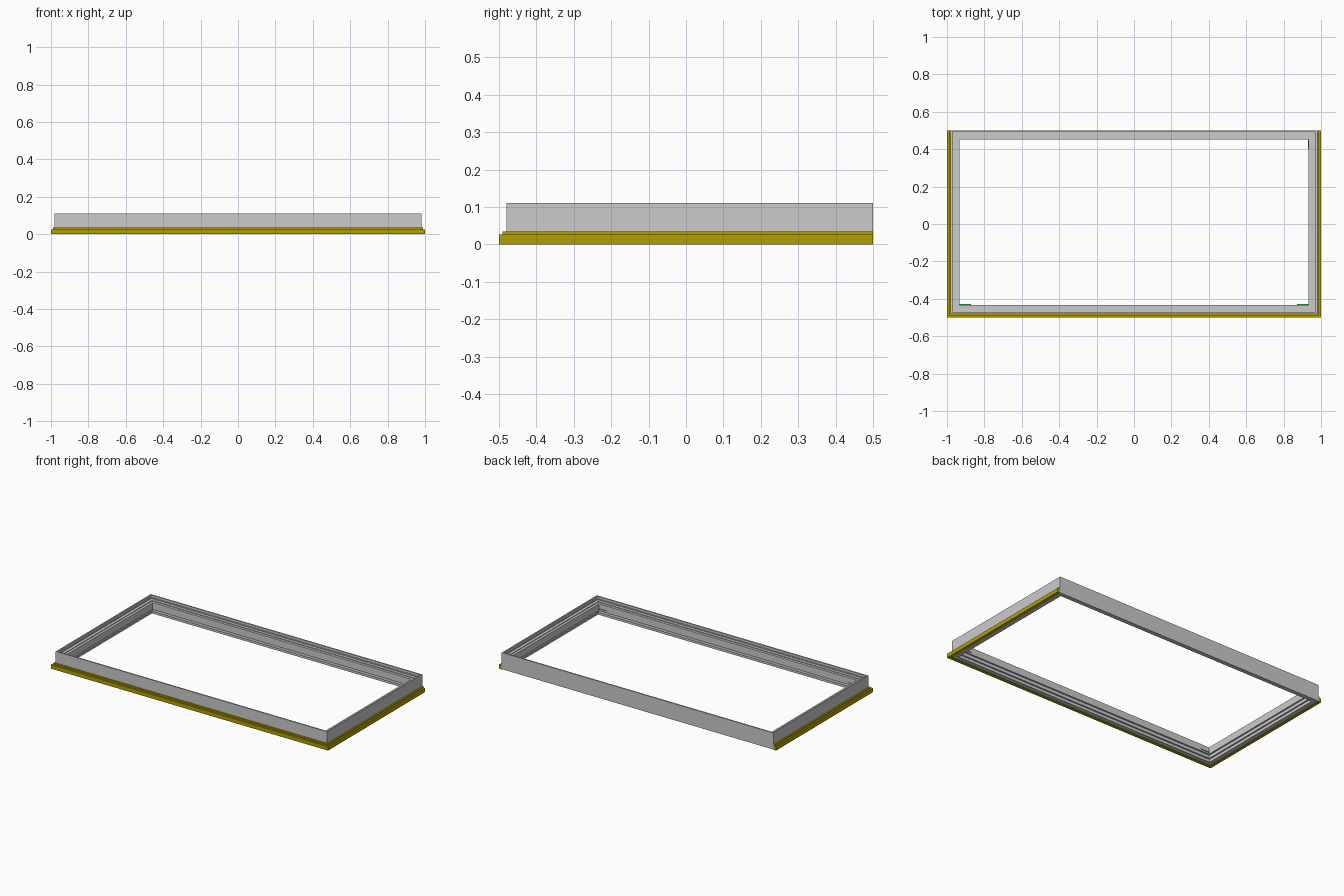
import bpy, bmesh

if "Cube" in bpy.data.objects:
    bpy.data.objects.remove(bpy.data.objects["Cube"])

# wall rectangle (outer faces of the grey frame)
X, Y0, Y1 = 0.98, -0.48, 0.50


def material(name, colour):
    m = bpy.data.materials.new(name)
    m.diffuse_color = colour
    m.use_nodes = True
    m.node_tree.nodes["Principled BSDF"].inputs["Base Color"].default_value = m.diffuse_color
    return m


def sweep(name, profile, closed, mat=None):
    """Sweep a closed (inset, z) profile round the rectangle with mitred corners.
    closed=True: all four sides; False: left, front and right only."""
    bm = bmesh.new()
    rings = []
    for k in range(4):
        ring = []
        for d, z in profile:
            back = Y1 - d if closed else Y1
            x, y = [(-X + d, back), (-X + d, Y0 + d), (X - d, Y0 + d), (X - d, back)][k]
            ring.append(bm.verts.new((x, y, z)))
        rings.append(ring)
    n = len(profile)
    for k in range(4 if closed else 3):
        a, b = rings[k], rings[(k + 1) % 4]
        for i in range(n):
            j = (i + 1) % n
            bm.faces.new((a[i], a[j], b[j], b[i]))
    if not closed:
        bm.faces.new(rings[0])
        bm.faces.new(rings[3])
    bmesh.ops.recalc_face_normals(bm, faces=bm.faces)
    me = bpy.data.meshes.new(name)
    bm.to_mesh(me)
    bm.free()
    ob = bpy.data.objects.new(name, me)
    bpy.context.collection.objects.link(ob)
    if mat:
        me.materials.append(mat)
    return ob


def box(name, lo, hi, mat):
    bm = bmesh.new()
    bmesh.ops.create_cube(bm, size=1)
    for v in bm.verts:
        v.co = [(a + b) / 2 + c * (b - a) for a, b, c in zip(lo, hi, v.co)]
    me = bpy.data.meshes.new(name)
    bm.to_mesh(me)
    bm.free()
    me.materials.append(mat)
    bpy.context.collection.objects.link(bpy.data.objects.new(name, me))


yellow = material("yellow_trim", (0.45, 0.35, 0.0, 1))
green = material("green_edge", (0.05, 0.6, 0.1, 1))

# grey frame: thin outer wall, steps going down to an inner lip
sweep("stepped_frame", [
    (0.0, 0.002), (0.0, 0.11), (0.009, 0.11), (0.009, 0.095),
    (0.014, 0.095), (0.014, 0.09), (0.032, 0.09), (0.032, 0.085),
    (0.048, 0.085), (0.048, 0.04), (0.038, 0.04), (0.038, 0.02),
    (0.028, 0.02), (0.028, 0.002)], True)

# stepped yellow trim on the left, front and right
sweep("yellow_trim", [
    (-0.02, 0.0), (-0.02, 0.026), (-0.01, 0.026), (-0.01, 0.035),
    (0.0, 0.035), (0.0, 0.0)], False, yellow)

# small green edge pieces in the inner corners
xi, yf, yb, t = X - 0.048, Y0 + 0.048, Y1 - 0.048, 0.003
for s, side in ((-1, "left"), (1, "right")):
    xs = sorted((s * xi, s * (xi - 0.06)))
    box("green_edge_front_" + side, (xs[0], yf, 0.05), (xs[1], yf + t, 0.055), green)
box("green_edge_back_right", (xi - t, yb - 0.05, 0.05), (xi, yb, 0.055), green)
